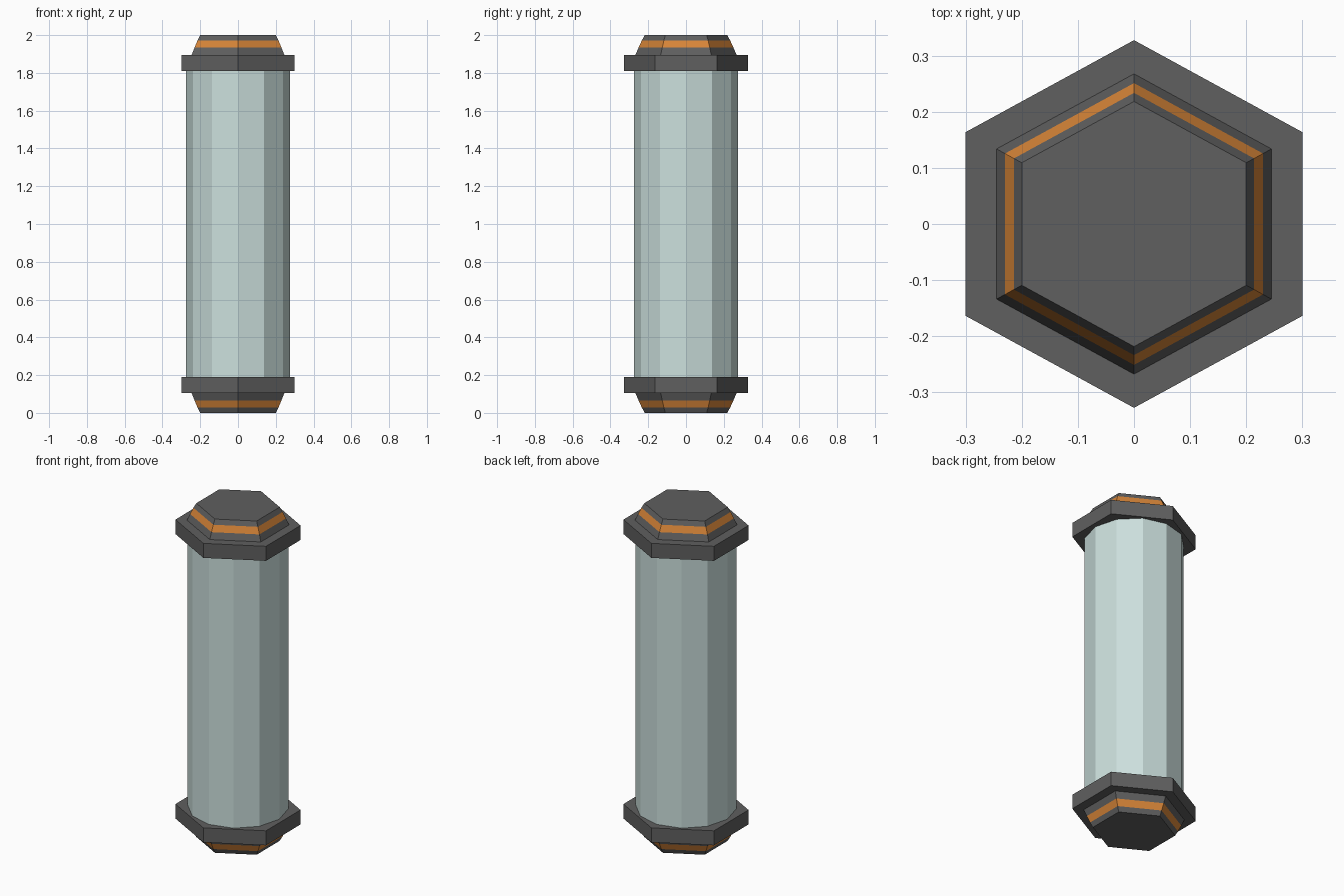
import bpy, bmesh, math

if "Cube" in bpy.data.objects:
    bpy.data.objects.remove(bpy.data.objects["Cube"])


def material(name, rgb):
    m = bpy.data.materials.new(name)
    m.diffuse_color = (*rgb, 1)
    m.use_nodes = True
    m.node_tree.nodes["Principled BSDF"].inputs["Base Color"].default_value = m.diffuse_color
    return m


grey = material("dark grey metal", (0.115, 0.115, 0.115))
orange = material("orange stripe", (0.68, 0.235, 0.04))
glass = material("pale glass", (0.60, 0.74, 0.72))


def loft(name, profile, sides, sx, sy, mats, stripe=None):
    """Stack of polygons, profile = (radius factor, z); first corner on +y."""
    bm = bmesh.new()
    rings = []
    for r, z in profile:
        angles = [math.pi / 2 + 2 * math.pi * i / sides for i in range(sides)]
        rings.append([bm.verts.new((r * sx * math.cos(a), r * sy * math.sin(a), z)) for a in angles])
    bm.faces.new(rings[0])
    bm.faces.new(rings[-1])
    for k in range(len(rings) - 1):
        for i in range(sides):
            j = (i + 1) % sides
            f = bm.faces.new((rings[k][i], rings[k][j], rings[k + 1][j], rings[k + 1][i]))
            f.material_index = 1 if k == stripe else 0
    bmesh.ops.recalc_face_normals(bm, faces=bm.faces)
    me = bpy.data.meshes.new(name)
    bm.to_mesh(me)
    bm.free()
    for m in mats:
        me.materials.append(m)
    ob = bpy.data.objects.new(name, me)
    bpy.context.collection.objects.link(ob)
    return ob


# twelve-sided tube
loft("glass_tube", [(1, 0.19), (1, 1.81)], 12, 0.274, 0.274, [glass])

# matching end pieces: hexagonal flange and tapered cap with a stripe
HX, HY = 1 / math.cos(math.pi / 6), 1.092  # hexagon is slightly wide in x
for end, s in (("top", 1), ("bottom", -1)):
    def z(h):
        return 1 + s * h
    loft(end + "_flange", [(0.30, z(0.809)), (0.30, z(0.896))], 6, HX, HY, [grey])
    loft(end + "_cap", [(0.245, z(0.896)), (0.23, z(0.934)), (0.214, z(0.972)), (0.20, z(1.0))],
         6, HX, HY, [grey, orange], stripe=1)
